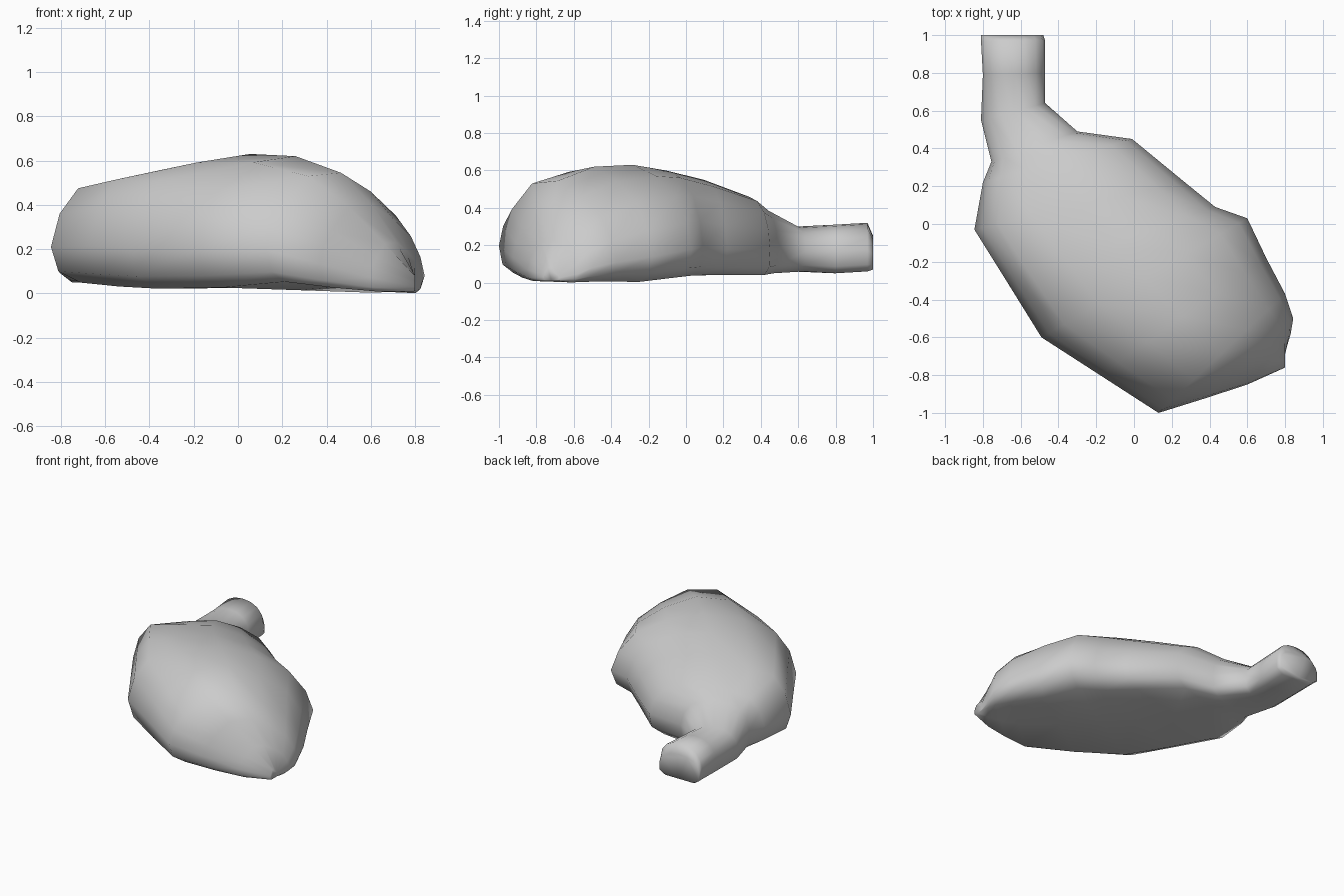
import bpy, bmesh

if "Cube" in bpy.data.objects:
    bpy.data.objects.remove(bpy.data.objects["Cube"])

# Outline stations from tube mouth to blunt tip: left xy, right xy, bottom z left, bottom z right, top z
STATIONS = [
    (-.81, 1.0, -.48, 1.0, .07, .07, .25),
    (-.81, .97, -.47, .97, .06, .06, .32),
    (-.80, .79, -.47, .80, .05, .05, .31),
    (-.81, .55, -.47, .64, .06, .06, .30),
    (-.755, .33, -.30, .49, .05, .05, .40),
    (-.80, .22, -.01, .45, .05, .04, .46),
    (-.845, -.03, .27, .22, .05, .04, .55),
    (-.67, -.31, .43, .09, .03, .04, .60),
    (-.49, -.60, .60, .03, .02, .03, .63),
    (-.18, -.80, .70, -.18, .03, .0, .62),
    (.13, -1.0, .80, -.37, .06, .0, .545),
    (.37, -.925, .843, -.50, .03, .0, .40),
    (.60, -.85, .83, -.58, .01, .0, .23),
    (.80, -.76, .80, -.68, .01, .01, .08),
]
# Closed cross-sections: (fraction across, fraction of height)
TUBE = [(0, .5), (.04, .70), (.15, .87), (.31, .97), (.5, 1), (.69, .97),
        (.85, .87), (.96, .70), (1, .45), (.99, .14), (.85, 0), (.5, 0),
        (.15, 0), (.01, .14)]
BODY = [(0, .32), (.035, .62), (.11, .85), (.28, .92), (.5, 1), (.70, .93),
        (.87, .76), (.96, .52), (1, .27), (.97, .08), (.88, 0), (.5, 0),
        (.12, 0), (.03, .10)]
TIP_HEIGHTS = [.28, .50, .69, .97, 1, .84, .64, .41, .20, .08, 0, 0, 0, .08]


def ramp(i, start, end):
    return max(0, min(1, (i - start) / (end - start)))


bm = bmesh.new()
rings = []
for i, (lx, ly, rx, ry, zl, zr, zt) in enumerate(STATIONS):
    to_body = ramp(i, 3, 6)     # tube becomes flat-bottomed body
    to_tip = ramp(i, 7, 10)     # shoulders slope away towards the tip
    ring = []
    for (tt, th), (bt, bh), eh in zip(TUBE, BODY, TIP_HEIGHTS):
        bh += (eh - bh) * to_tip
        t = tt + (bt - tt) * to_body
        h = th + (bh - th) * to_body
        zb = zl + (zr - zl) * t
        ring.append(bm.verts.new((lx + (rx - lx) * t, ly + (ry - ly) * t,
                                  zb + (zt - zb) * h)))
    rings.append(ring)

# Skin the sections and close both ends
n = len(BODY)
for a, b in zip(rings, rings[1:]):
    for j in range(n):
        k = (j + 1) % n
        bm.faces.new((a[j], a[k], b[k], b[j]))
bm.faces.new(rings[0])
bm.faces.new(rings[-1])
bmesh.ops.recalc_face_normals(bm, faces=bm.faces)

mesh = bpy.data.meshes.new("pouch_body")
bm.to_mesh(mesh)
bm.free()
pouch = bpy.data.objects.new("pouch_body", mesh)
bpy.context.collection.objects.link(pouch)
bpy.context.view_layer.objects.active = pouch
pouch.select_set(True)
bpy.ops.object.shade_smooth()
